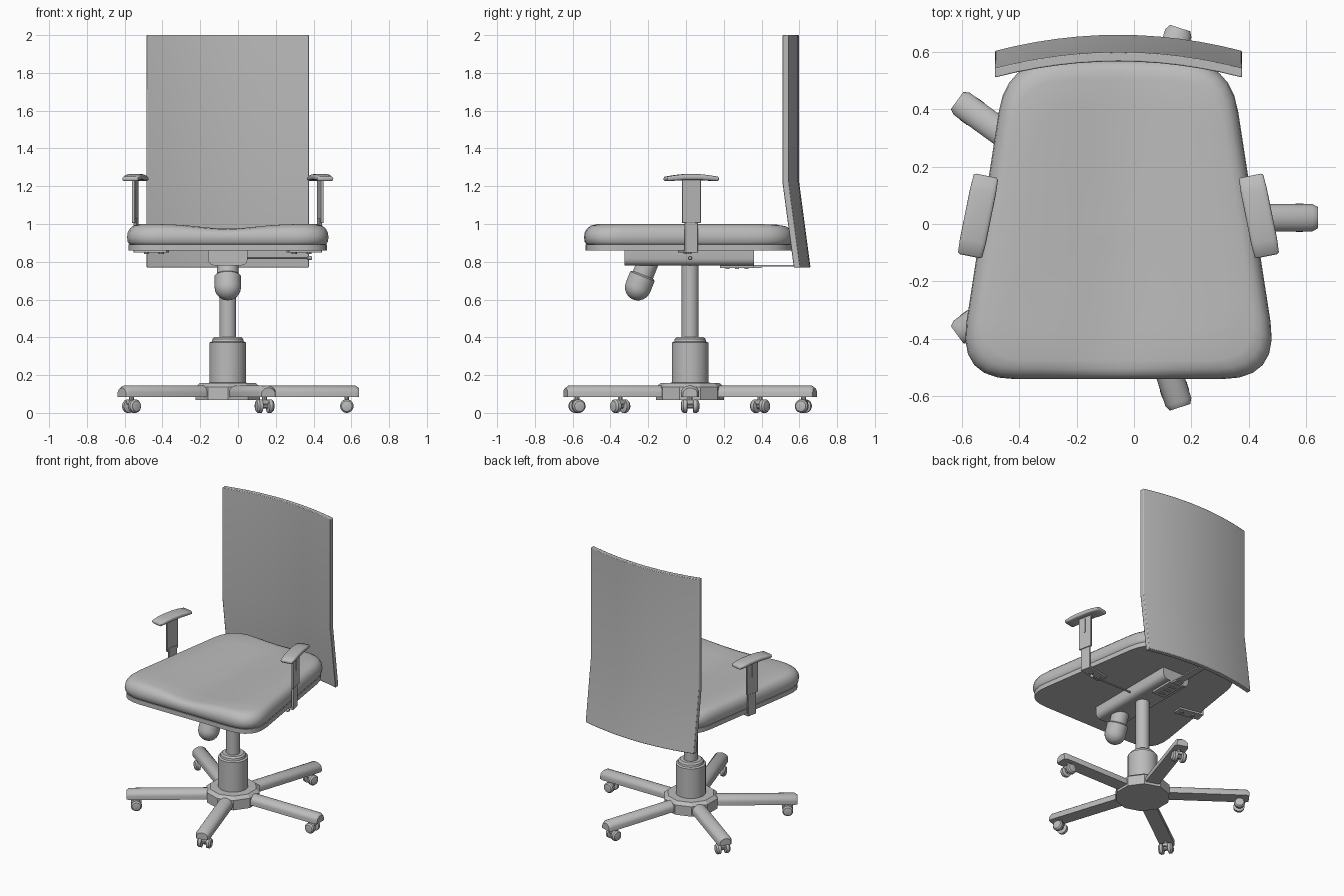
import bpy, bmesh, math
from mathutils import Matrix, Vector

if "Cube" in bpy.data.objects:
    bpy.data.objects.remove(bpy.data.objects["Cube"], do_unlink=True)

CX, CY = -0.054, 0.022          # axis of the column
grey = bpy.data.materials.new("plain grey")
grey.use_nodes = True
grey.diffuse_color = (0.5, 0.5, 0.5, 1)
grey.node_tree.nodes["Principled BSDF"].inputs["Base Color"].default_value = (0.5, 0.5, 0.5, 1)


def loft(name, rings, matrix=Matrix(), bevel=0, angle=35):
    """Skin a list of equal closed rings and cap both ends."""
    bm = bmesh.new()
    rows = [[bm.verts.new(matrix @ Vector(p)) for p in ring] for ring in rings]
    n = len(rows[0])
    for a, b in zip(rows, rows[1:]):
        for i in range(n):
            j = (i + 1) % n
            bm.faces.new((a[i], a[j], b[j], b[i]))
    bm.faces.new(rows[0][::-1])
    bm.faces.new(rows[-1])
    bmesh.ops.recalc_face_normals(bm, faces=bm.faces)
    mesh = bpy.data.meshes.new(name)
    bm.to_mesh(mesh)
    bm.free()
    ob = bpy.data.objects.new(name, mesh)
    bpy.context.collection.objects.link(ob)
    mesh.materials.append(grey)
    if bevel:
        mod = ob.modifiers.new("soft edges", "BEVEL")
        mod.width, mod.segments = bevel, 2
    bpy.ops.object.select_all(action="DESELECT")
    ob.select_set(True)
    bpy.context.view_layer.objects.active = ob
    bpy.ops.object.shade_smooth_by_angle(angle=math.radians(angle))
    return ob


def box(name, x, y, z, matrix=Matrix(), bevel=0):
    ring = lambda h: [(x[0], y[0], h), (x[1], y[0], h), (x[1], y[1], h), (x[0], y[1], h)]
    return loft(name, [ring(z[0]), ring(z[1])], matrix, bevel)


def lathe(name, profile, matrix, sides=24, angle=35):
    """Turn (radius, height) pairs around local z."""
    turn = [2 * math.pi * (i + 0.5) / sides for i in range(sides)]
    rings = [[(r * math.cos(t), r * math.sin(t), z) for t in turn] for r, z in profile]
    return loft(name, rings, matrix, angle=angle)


def seat_outline():
    """Tapered rectangle with rounded corners."""
    corners = [Vector(c) for c in ((-0.56, -0.54), (0.56, -0.54), (0.389, 0.57), (-0.389, 0.57))]
    pts = []
    for i, c in enumerate(corners):
        before, after = corners[i - 1], corners[(i + 1) % 4]
        cut = 0.2 if i < 2 else 0.18
        a = c + (before - c).normalized() * cut
        b = c + (after - c).normalized() * cut
        for k in range(7):
            t = k / 6
            pts.append(a * (1 - t) ** 2 + c * 2 * t * (1 - t) + b * t * t)
        nxt = after + (c - after).normalized() * (0.2 if (i + 1) % 4 < 2 else 0.18)
        pts += [b.lerp(nxt, k / 10) for k in range(1, 10)]
    return pts


outline = seat_outline()


def seat_ring(scale, z, dip):
    return [(CX + p.x * scale, p.y * scale,
             z - dip * math.exp(-(p.x * scale / 0.2) ** 2)) for p in outline]


# Seat: cushion with a shallow saddle, on a thin board
cushion = [(0.9, 0.885, 0), (0.97, 0.888, 0), (0.993, 0.905, 0), (1, 0.93, 0), (0.993, 0.955, 0.005),
           (0.97, 0.977, 0.012), (0.935, 0.992, 0.02), (0.88, 1.0, 0.025), (0.7, 1.0, 0.028),
           (0.5, 1.0, 0.028), (0.3, 0.998, 0.028), (0.1, 0.997, 0.027), (0.01, 0.997, 0.027)]
loft("seat_cushion", [seat_ring(*row) for row in cushion], angle=60)
loft("seat_board", [seat_ring(0.985, 0.86, 0), seat_ring(0.985, 0.892, 0)])

# Backrest: curved panel bent at its lower third
columns = 12
rows = []
for z, shift in ((0.77, 0.06), (1.22, 0), (2.0, 0)):
    ring = []
    for side in (0, 0.033):
        arc = [(CX + u * 0.43, 0.51 + shift + side + 0.056 * (1 - u * u), z)
               for u in (2 * k / columns - 1 for k in range(columns + 1))]
        ring += arc if side == 0 else arc[::-1]
    rows.append(ring)
loft("backrest_panel", rows, bevel=0.004)

# Tilt mechanism: U-shaped channel under the seat
half = [(0.105, 0.862), (0.105, 0.815), (0.1, 0.797), (0.088, 0.785), (0.07, 0.78)]
channel = half + [(-x, z) for x, z in half[::-1]]
loft("tilt_channel", [[(CX + x, y, z) for x, z in channel] for y in (-0.325, 0.36)])

# Backrest bracket: slotted plate and a thin bar reaching the panel
box("back_bracket", (CX - 0.05, CX + 0.05), (0.18, 0.36), (0.766, 0.782))
box("back_bracket_tongue", (CX - 0.03, CX + 0.03), (0.35, 0.4), (0.768, 0.78))
for y in (0.22, 0.27, 0.32):
    box("bracket_bolt", (CX - 0.025, CX + 0.025), (y - 0.01, y + 0.01), (0.761, 0.767))
box("back_bar", (CX - 0.025, CX + 0.025), (0.36, 0.61), (0.775, 0.784))

# Height lever
to_x = Matrix.Translation((0, CY, 0.82)) @ Matrix.Rotation(math.pi / 2, 4, "Y")
lathe("lever_rod", [(0.006, 0.04), (0.006, 0.37)], to_x, 8)
lathe("lever_tip", [(0.008, 0.365), (0.012, 0.37), (0.012, 0.385), (0.007, 0.392)], to_x, 10)

# Tension knob, tilted forward below the channel
tilt = Matrix.Translation((CX, -0.2, 0.8)) @ Matrix.Rotation(math.pi - 0.38, 4, "X")
tilt = Matrix.Translation((CX, -0.2, 0.8)) @ Matrix.Rotation(math.pi + 0.38, 4, "X") \
    if (tilt @ Vector((0, 0, 1))).y > -0.2 else tilt
lathe("knob_neck", [(0.057, -0.02), (0.057, 0.1)], tilt)
dome = [(0.07 * math.cos(a), 0.145 + 0.07 * math.sin(a))
        for a in (math.pi / 2 * k / 6 for k in range(6))]
lathe("tension_knob", [(0.06, 0.075), (0.07, 0.083)] + dome + [(0.004, 0.215)], tilt, angle=50)

# Column, sleeve and ten-sided hub
axis = Matrix.Translation((CX, CY, 0))
lathe("gas_column", [(0.045, 0.38), (0.045, 0.8)], axis)
lathe("column_sleeve", [(0.098, 0.14), (0.098, 0.372), (0.085, 0.378), (0.082, 0.392),
                        (0.07, 0.402), (0.045, 0.402)], axis)
lathe("base_hub", [(0.18, 0.068), (0.18, 0.138), (0.155, 0.158), (0.09, 0.16)], axis, 10, 20)


def leg_ring(x, scale):
    arch = [(0.0475 * math.cos(a), 0.11 + 0.035 * math.sin(a))
            for a in (math.pi * k / 10 for k in range(11))]
    profile = [(0.0475, 0.085)] + arch + [(-0.0475, 0.085)]
    return [(x, y * scale, 0.085 + (z - 0.085) * scale) for y, z in profile]


# Five legs, each with a twin-wheel caster
for k in range(5):
    spoke = axis @ Matrix.Rotation(math.radians(72 * k), 4, "Z")
    loft("base_leg", [leg_ring(0.08, 1), leg_ring(0.675, 1), leg_ring(0.694, 0.78)], spoke)
    hub = spoke @ Matrix.Translation((0.63, 0, 0.036)) @ Matrix.Rotation(math.pi / 2, 4, "X")
    for s in (-1, 1):
        lathe("caster_wheel", [(0.026, s * 0.014), (0.036, s * 0.018), (0.036, s * 0.036),
                               (0.028, s * 0.046), (0.012, s * 0.049)], hub, 16)
    lathe("caster_axle", [(0.014, -0.02), (0.014, 0.02)], hub, 10)
    box("caster_bridge", (0.608, 0.652), (-0.02, 0.02), (0.045, 0.068), spoke, 0.004)
    lathe("caster_stem", [(0.013, 0.05), (0.013, 0.1)], spoke @ Matrix.Translation((0.63, 0, 0)), 10)


def pad_ring(y, half_width, z, half_height):
    ring = []
    for k in range(20):
        a = 2 * math.pi * k / 20
        c, s = math.cos(a), math.sin(a)
        ring.append((half_width * math.copysign(abs(c) ** 0.4, c), y,
                     z + half_height * math.copysign(abs(s) ** 0.6, s)))
    return ring


# Armrests: pad, telescoping post and under-seat bracket, one per side
pad = [(-0.143, 0.036, 1.238, 0.006), (-0.138, 0.043, 1.239, 0.012), (-0.09, 0.046, 1.244, 0.015),
       (-0.045, 0.046, 1.248, 0.016)]
pad += [(-y, w, z, h) for y, w, z, h in pad[::-1]]
for s, side in ((-1, "right"), (1, "left")):
    place = Matrix.Translation((CX + s * 0.489, 0.028, 0)) @ Matrix.Rotation(s * 0.2, 4, "Z") \
        @ Matrix.Diagonal((s, 1, 1, 1))
    loft(side + "_arm_pad", [pad_ring(*row) for row in pad], place, angle=50)
    box(side + "_arm_post", (-0.007, 0.009), (-0.05, 0.05), (1.005, 1.24), place, 0.003)
    box(side + "_arm_slot", (0.008, 0.012), (-0.006, 0.006), (1.12, 1.22), place)
    box(side + "_arm_support", (-0.011, 0.003), (-0.036, 0.036), (0.848, 1.03), place, 0.003)
    box(side + "_arm_bracket", (-0.175, 0.0), (-0.036, 0.036), (0.848, 0.862), place)
    for x in (-0.14, -0.06):
        lathe(side + "_bracket_bolt", [(0.014, 0.842), (0.014, 0.85)],
              place @ Matrix.Translation((x, 0, 0)), 10)
